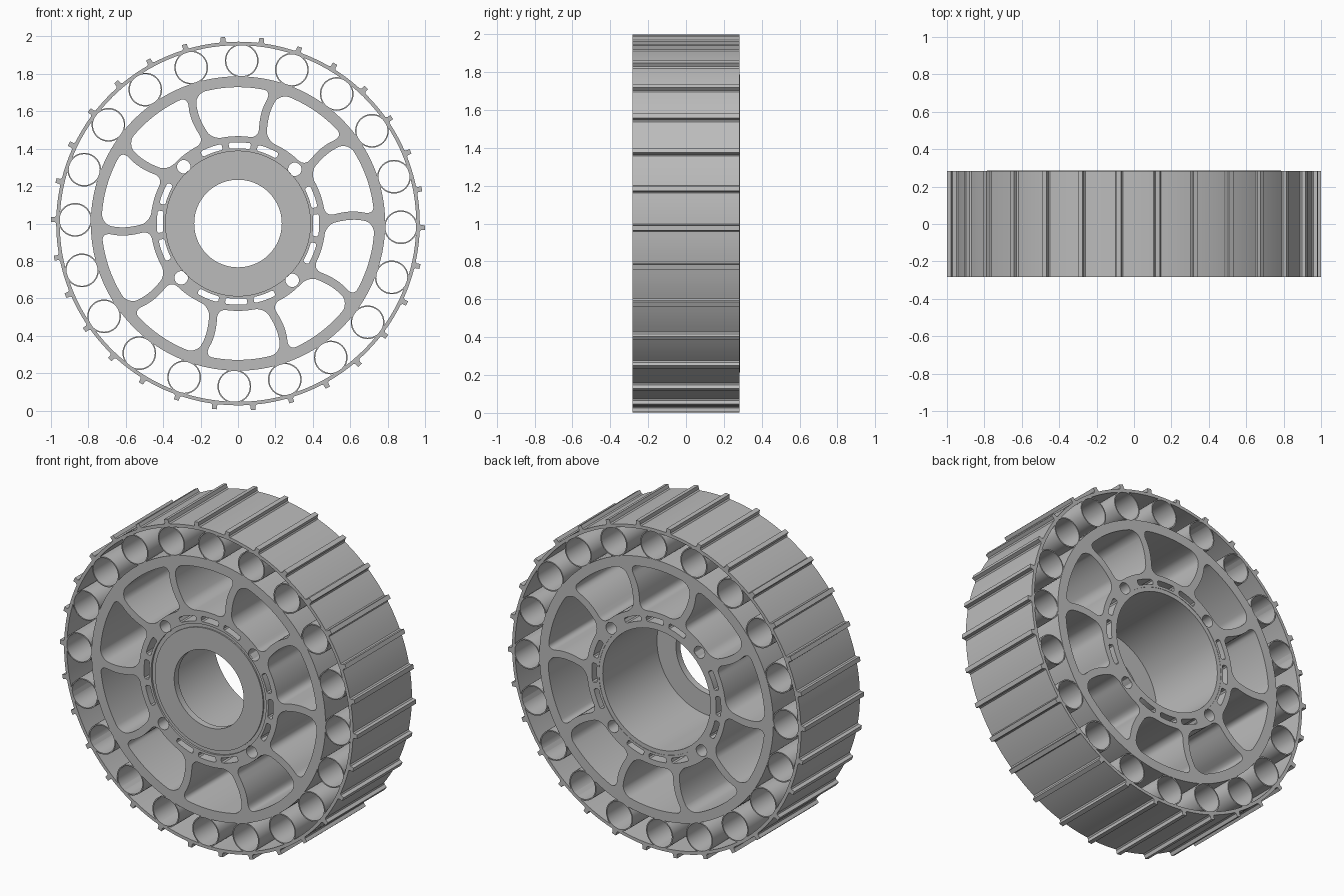
import bpy, bmesh
from math import sin, cos, pi, radians, sqrt

if "Cube" in bpy.data.objects:
    bpy.data.objects.remove(bpy.data.objects["Cube"], do_unlink=True)

grey = bpy.data.materials.new("plain_grey")
grey.use_nodes = True
colour = (0.5, 0.5, 0.5, 1)
grey.diffuse_color = colour
grey.node_tree.nodes["Principled BSDF"].inputs["Base Color"].default_value = colour

HALF = 0.283    # half the wheel width
TILT = 1.3      # small clockwise turn shared by the repeating parts


def polar(r, deg):
    """Point at a radius and clockwise angle from the top."""
    return r * sin(radians(deg)), r * cos(radians(deg))


def circle(r, n=96, centre=(0, 0)):
    return [(centre[0] + r * cos(2 * pi * i / n), centre[1] + r * sin(2 * pi * i / n))
            for i in range(n)]


def plate(name, loops, front=-HALF, back=HALF):
    """Extrude closed outlines (inner loops become holes) from front to back."""
    curve = bpy.data.curves.new(name + "_profile", 'CURVE')
    curve.dimensions, curve.fill_mode = '2D', 'BOTH'
    curve.extrude = (back - front) / 2
    for pts in loops:
        spline = curve.splines.new('POLY')
        spline.points.add(len(pts) - 1)
        for p, (x, y) in zip(spline.points, pts):
            p.co = (x, y, 0, 1)
        spline.use_cyclic_u = True
    temp = bpy.data.objects.new(name + "_profile", curve)
    bpy.context.scene.collection.objects.link(temp)
    bpy.context.view_layer.update()
    mesh = bpy.data.meshes.new_from_object(
        temp.evaluated_get(bpy.context.evaluated_depsgraph_get()))
    bpy.data.objects.remove(temp, do_unlink=True)
    bpy.data.curves.remove(curve)

    # Weld the caps to the walls and stand the part upright
    bm = bmesh.new()
    bm.from_mesh(mesh)
    bmesh.ops.remove_doubles(bm, verts=bm.verts, dist=0.0001)
    bmesh.ops.recalc_face_normals(bm, faces=bm.faces)
    for v in bm.verts:
        x, y, z = v.co
        v.co = (x, (front + back) / 2 - z, 1 + y)
    bm.to_mesh(mesh)
    bm.free()
    mesh.name = name
    mesh.materials.clear()
    mesh.materials.append(grey)
    obj = bpy.data.objects.new(name, mesh)
    bpy.context.scene.collection.objects.link(obj)
    bpy.ops.object.select_all(action='DESELECT')
    obj.select_set(True)
    bpy.context.view_layer.objects.active = obj
    bpy.ops.object.shade_smooth_by_angle(angle=radians(30))
    return obj


def window(mid, r0=0.467, r1=0.729, c=0.05, spoke=0.022):
    """Rounded opening between two bowed spokes."""
    steps = 8
    ease = [c * (1 - cos(pi / 2 * i / steps)) for i in range(steps + 1)]
    radii = [r0 + e for e in ease]
    radii += [r0 + c + (r1 - r0 - 2 * c) * i / 6 for i in range(1, 6)]
    radii += [r1 - e for e in reversed(ease)]

    def half_angle(r):
        d = min(r - r0, r1 - r, c)
        cut = c - sqrt(max(0, c * c - (c - d) ** 2))
        return 18 - (spoke + cut) / r * 180 / pi

    def bow(r):
        t = 2 * (r - r0) / (r1 - r0) - 1
        return -2.5 * (1 - t * t)

    right = [polar(r, mid + bow(r) + half_angle(r)) for r in radii]
    left = [polar(r, mid + bow(r) - half_angle(r)) for r in reversed(radii)]
    a0, a1 = half_angle(r0), half_angle(r1)
    outer = [polar(r1, mid + a1 * (1 - i / 6)) for i in range(1, 12)]
    inner = [polar(r0, mid - a0 * (1 - i / 5)) for i in range(1, 10)]
    return right + outer + left + inner


def slot(mid, r0=0.402, r1=0.434, half=8):
    """Curved slot with slightly clipped corners."""
    e = 0.007
    out = [polar(r1, mid - half + 1 + (2 * half - 2) * i / 6) for i in range(7)]
    inn = [polar(r0, mid + half - 1 - (2 * half - 2) * i / 6) for i in range(7)]
    return (out + [polar(r1 - e, mid + half), polar(r0 + e, mid + half)]
            + inn + [polar(r0 + e, mid - half), polar(r1 - e, mid - half)])


# Spoked wheel: rim, ten spokes and slotted hub flange
loops = [circle(0.787, 128), circle(0.387)]
loops += [window(34.5 + 36 * k) for k in range(10)]
for k in range(4):
    loops.append(circle(0.036, 24, polar(0.42, 45 + TILT + 90 * k)))
    loops += [slot(TILT + 90 * k + off) for off in (-21, 0, 21)]
plate("spoked_wheel", loops, back=HALF + 0.002)

# Hub sleeve and the front cap set just behind the hub face
plate("hub_sleeve", [circle(0.388), circle(0.362)], front=-HALF + 0.012)
plate("hub_cap", [circle(0.364), circle(0.234)], front=-HALF + 0.004, back=-HALF + 0.045)

# Outer band with thirty tread ribs
band = []
for k in range(30):
    mid = 6 + TILT + 12 * k
    band += [polar(0.972, mid - 1.2), polar(0.979, mid - 0.8), polar(1.0, mid - 0.75),
             polar(1.0, mid + 0.75), polar(0.979, mid + 0.8), polar(0.972, mid + 1.2)]
    band += [polar(0.972, mid + 1.2 + 9.6 * i / 5) for i in range(1, 5)]
plate("tread_band", [band, circle(0.953, 150)])

# Twenty cushion tubes between rim and band
for k in range(20):
    centre = polar(0.871, TILT + 18 * k)
    plate(f"cushion_tube_{k + 1}", [circle(0.09, 40, centre), circle(0.083, 40, centre)])
